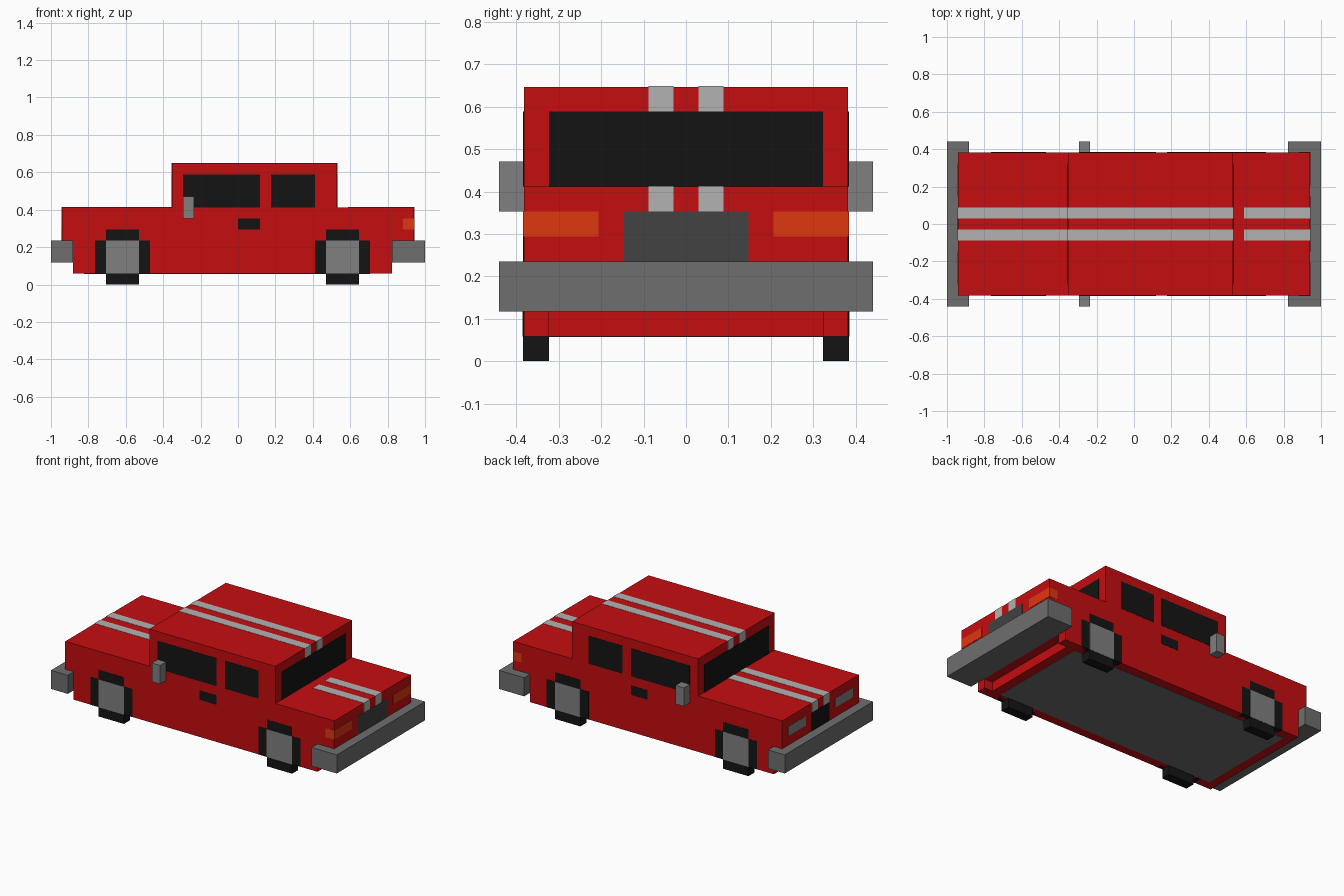
import bpy

if "Cube" in bpy.data.objects:
    bpy.data.objects.remove(bpy.data.objects["Cube"])

U = 1 / 17      # block size of the model
E = 0.0015      # how far flush colour panels stand proud


def material(name, r, g, b):
    m = bpy.data.materials.new(name)
    m.diffuse_color = (r, g, b, 1)
    m.use_nodes = True
    m.node_tree.nodes["Principled BSDF"].inputs["Base Color"].default_value = m.diffuse_color
    return m


RED = material("red_paint", 0.56, 0.004, 0.005)
SILVER = material("silver_stripe", 0.45, 0.45, 0.45)
GREY = material("light_grey_metal", 0.216, 0.216, 0.216)
STEEL = material("bumper_grey", 0.156, 0.156, 0.156)
DARK = material("dark_grey", 0.054, 0.054, 0.054)
BLACK = material("black", 0.007, 0.007, 0.007)
ORANGE = material("orange_lamp", 0.73, 0.038, 0.005)


def prism(name, outline, y0, y1, mat):
    """Extrude an (x, z) outline, in blocks, from y0 to y1."""
    n = len(outline)
    verts = [(x * U, y * U, z * U) for y in (y0, y1) for x, z in outline]
    faces = [tuple(range(n)), tuple(range(2 * n - 1, n - 1, -1))]
    faces += [(i, i + n, (i + 1) % n + n, (i + 1) % n) for i in range(n)]
    mesh = bpy.data.meshes.new(name)
    mesh.from_pydata(verts, [], faces)
    mesh.materials.append(mat)
    ob = bpy.data.objects.new(name, mesh)
    bpy.context.collection.objects.link(ob)
    return ob


def box(name, x0, x1, y0, y1, z0, z1, mat):
    return prism(name, [(x0, z0), (x1, z0), (x1, z1), (x0, z1)], y0, y1, mat)


e = E / U

# Body shell: bonnet, cabin and boot in one side profile
prism("body_shell", [(-16, 4), (16, 4), (16, 7), (9, 7), (9, 11),
                     (-6, 11), (-6, 7), (-16, 7)], -6.5, 6.5, RED)
# Lower body, stepped in under the rear bumper
prism("lower_body", [(-15, 1), (13, 1), (13, 2), (14, 2), (14, 4), (-15, 4)],
      -5.5, 5.5, RED)
box("floor_plate", -14, 12, -5.5, 5.5, 1 - e, 1.2, STEEL)

# Bumpers
box("front_bumper", -17, -15, -7.5, 7.5, 2, 4, STEEL)
box("rear_bumper", 14, 17, -7.5, 7.5, 2, 4, STEEL)

# Windscreens and grille panels
box("windscreen", -6 - e, -5.8, -5.5, 5.5, 7, 10, BLACK)
box("rear_window", 8.8, 9 + e, -5.5, 5.5, 7, 10, BLACK)
box("front_grille", -16 - e, -15.8, -1.5, 1.5, 4, 6, BLACK)
box("rear_plate", 15.8, 16 + e, -2.5, 2.5, 4, 6, DARK)

for s, side in ((-1, "right"), (1, "left")):
    def part(name, x0, x1, y0, y1, z0, z1, mat):
        a, b = sorted((s * y0, s * y1))
        box(f"{side}_{name}", x0, x1, a, b, z0, z1, mat)

    # Side sill
    part("sill", -15, 14, 5.5, 6.5, 1, 4, RED)

    # Wheels: cross-shaped tyre with square hub, flush with the body
    for cx, end in ((-10.5, "front"), (9.5, "rear")):
        tyre = [(-1.5, 0), (1.5, 0), (1.5, 1), (2.5, 1), (2.5, 4), (1.5, 4),
                (1.5, 5), (-1.5, 5), (-1.5, 4), (-2.5, 4), (-2.5, 1), (-1.5, 1)]
        a, b = sorted((s * 5.5, s * (6.5 + e)))
        prism(f"{side}_{end}_tyre", [(cx + x, z) for x, z in tyre], a, b, BLACK)
        part(f"{end}_hub", cx - 1.5, cx + 1.5, 6, 6.5 + 2 * e, 1, 4, GREY)

    # Side glass, handle and mirror
    part("front_side_window", -5, 2, 6.3, 6.5 + e, 7, 10, BLACK)
    part("rear_side_window", 3, 7, 6.3, 6.5 + e, 7, 10, BLACK)
    part("door_handle", 0, 2, 6.3, 6.5 + e, 5, 6, BLACK)
    part("mirror", -5, -4, 6.5, 7.5, 6, 8, GREY)

    # Lamps
    part("tail_lamp", 15, 16 + e, 3.5, 6.5 + e, 5, 6, ORANGE)
    part("headlamp", -16 - e, -15.8, 2.5, 5.5, 5, 6, GREY)

    # Racing stripes: bonnet, roof and boot, each folding over the edge
    t = 0.2
    part("bonnet_stripe", -16 - e, -6, 0.5, 1.5, 7 - t, 7 + e, SILVER)
    part("nose_stripe", -16 - e, -15.8, 0.5, 1.5, 6, 7 - t, SILVER)
    part("roof_stripe", -6 - e, 9 + e, 0.5, 1.5, 11 - t, 11 + e, SILVER)
    part("roof_front_stripe", -6 - e, -5.8, 0.5, 1.5, 10, 11 - t, SILVER)
    part("roof_rear_stripe", 8.8, 9 + e, 0.5, 1.5, 10, 11 - t, SILVER)
    part("boot_stripe", 10, 16 + e, 0.5, 1.5, 7 - t, 7 + e, SILVER)
    part("tail_stripe", 15.8, 16 + e, 0.5, 1.5, 6, 7 - t, SILVER)
